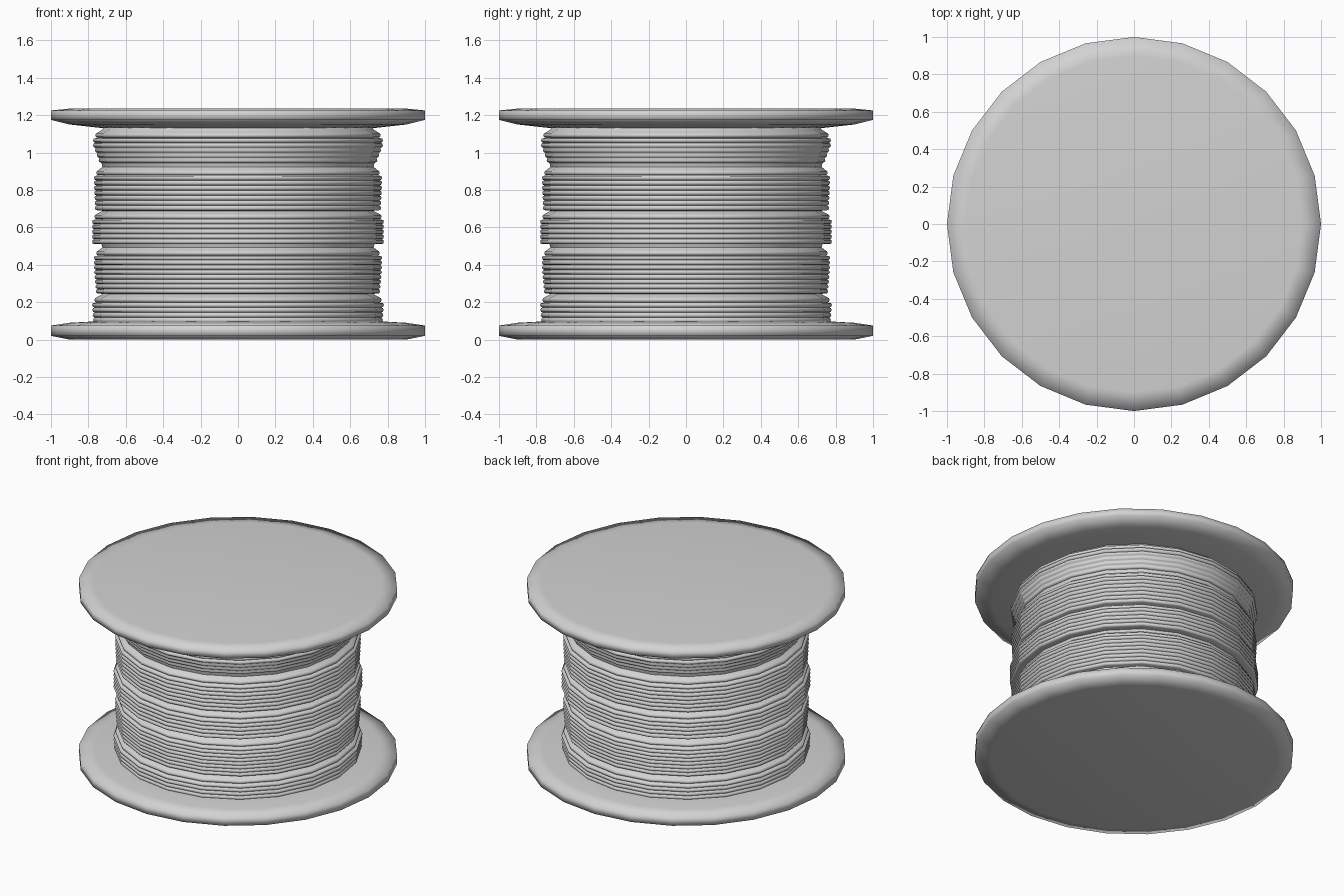
import bpy, bmesh, math

if "Cube" in bpy.data.objects:
    bpy.data.objects.remove(bpy.data.objects["Cube"], do_unlink=True)

grey = bpy.data.materials.new("light_grey")
colour = (0.65, 0.65, 0.65, 1)
grey.diffuse_color = colour
grey.use_nodes = True
for node in grey.node_tree.nodes:
    if node.type == 'BSDF_PRINCIPLED':
        node.inputs["Base Color"].default_value = colour


def lathe(name, profile, sides, smooth_angle):
    """Revolve (radius, z) points, listed bottom to top, and cap both ends."""
    bm = bmesh.new()
    rings = []
    for r, z in profile:
        angles = [math.tau * i / sides for i in range(sides)]
        rings.append([bm.verts.new((r * math.cos(a), r * math.sin(a), z)) for a in angles])
    for low, high in zip(rings, rings[1:]):
        for i in range(sides):
            j = (i + 1) % sides
            bm.faces.new((low[i], low[j], high[j], high[i]))
    bm.faces.new(rings[0][::-1])
    bm.faces.new(rings[-1])
    mesh = bpy.data.meshes.new(name)
    bm.to_mesh(mesh)
    bm.free()
    mesh.materials.append(grey)
    obj = bpy.data.objects.new(name, mesh)
    bpy.context.collection.objects.link(obj)
    bpy.ops.object.select_all(action='DESELECT')
    obj.select_set(True)
    bpy.context.view_layer.objects.active = obj
    bpy.ops.object.shade_smooth_by_angle(angle=math.radians(smooth_angle))


# End discs with soft rims
lathe("bottom_flange", [(0.9, 0), (1, 0.02), (1, 0.075), (0.9, 0.09), (0.72, 0.1)], 24, 89)
lathe("top_flange", [(0.72, 1.13), (0.9, 1.15), (1, 1.175), (1, 1.225), (0.9, 1.235)], 24, 89)

# Wound cable: stacked bands of rounded coils, each closing with a shallow ledge
# (bottom z, top z, radius at bottom, radius at top)
bands = [
    (0.09, 0.245, 0.775, 0.78),
    (0.245, 0.495, 0.76, 0.77),
    (0.51, 0.69, 0.78, 0.78),
    (0.69, 0.925, 0.765, 0.77),
    (0.945, 1.125, 0.745, 0.775),
]
pitch, groove, ledge = 0.027, 0.012, 0.02
profile = []
for bottom, top, r_low, r_high in bands:
    height = top - ledge - bottom
    count = round(height / pitch)
    step = height / count
    profile.append((0.73, bottom))
    for k in range(count):
        r = r_low + (r_high - r_low) * min(1, 2 * k / count)
        if k == count - 1:
            r -= 0.012  # last coil sinks in under the ledge
        z = bottom + k * step
        for depth, rise in ((1, 0.02), (0.3, 0.17), (0, 0.5), (0.3, 0.85)):
            profile.append((r - groove * depth, z + step * rise))
    profile += [(r - groove * 0.8, top - ledge), (0.725, top - 0.002)]
profile.append((0.715, 1.14))
lathe("wound_cable", profile, 20, 60)
